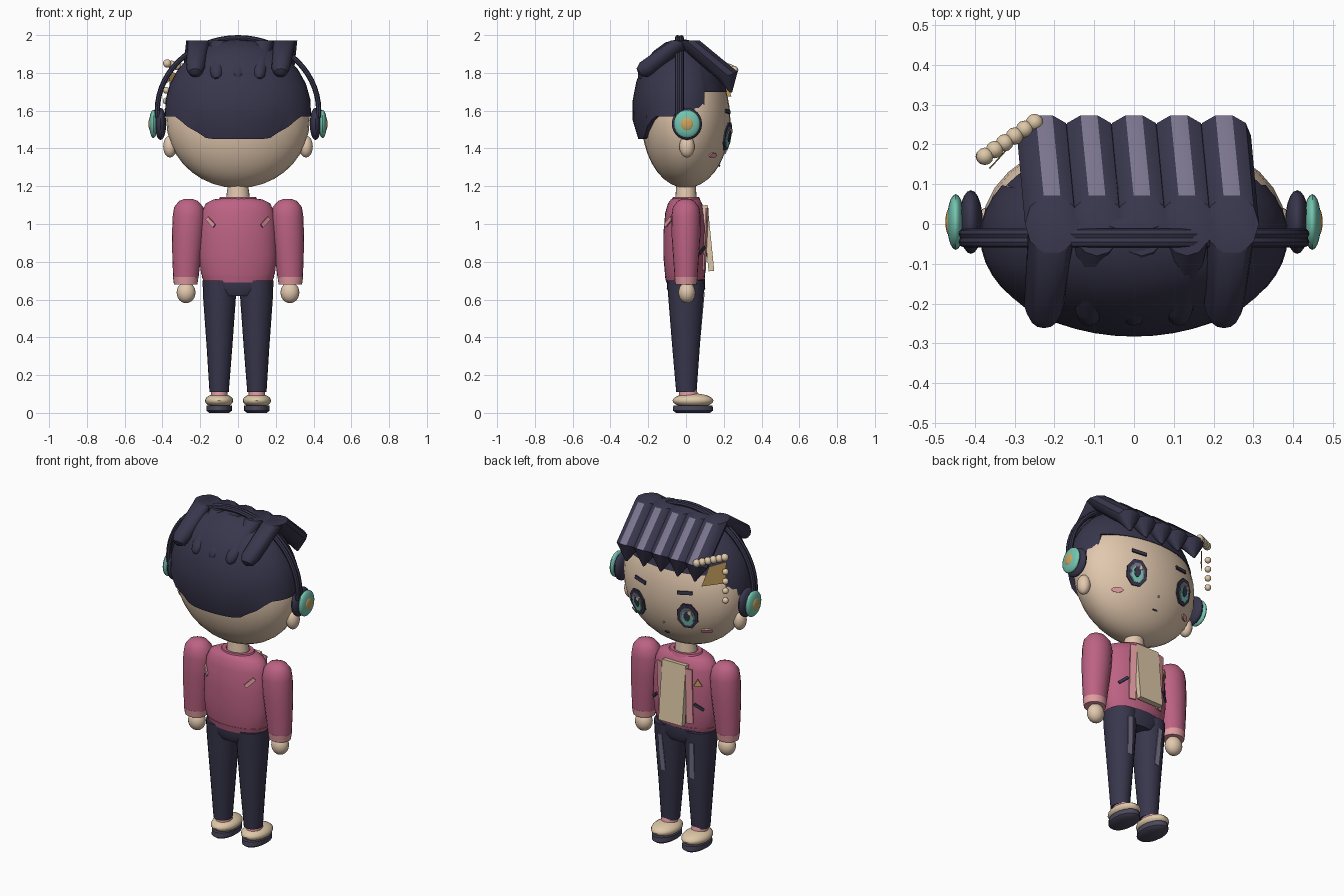
import bpy, bmesh, math
from mathutils import Vector, Matrix

if "Cube" in bpy.data.objects:
    bpy.data.objects.remove(bpy.data.objects["Cube"], do_unlink=True)


def material(name, srgb):
    lin = [((c / 255 + 0.055) / 1.055) ** 2.4 for c in srgb] + [1]
    m = bpy.data.materials.new(name)
    m.use_nodes = True
    m.diffuse_color = lin
    m.node_tree.nodes["Principled BSDF"].inputs["Base Color"].default_value = lin
    return m


SKIN = material("skin", (226, 200, 174))
NAVY = material("navy", (56, 54, 76))
PINK = material("rose pink", (188, 98, 130))
PALE = material("pale pink", (226, 156, 162))
TEAL = material("teal", (116, 196, 176))
GOLD = material("gold", (204, 164, 96))
LILAC = material("grey lilac", (122, 116, 140))
CREAM = material("cream", (222, 200, 168))
SOLE = material("sole grey", (74, 72, 92))


def finish(name, bm, *mats, angle=40):
    bmesh.ops.recalc_face_normals(bm, faces=bm.faces)
    me = bpy.data.meshes.new(name)
    bm.to_mesh(me)
    bm.free()
    for m in mats:
        me.materials.append(m)
    ob = bpy.data.objects.new(name, me)
    bpy.context.collection.objects.link(ob)
    bpy.ops.object.select_all(action='DESELECT')
    ob.select_set(True)
    bpy.context.view_layer.objects.active = ob
    bpy.ops.object.shade_smooth_by_angle(angle=math.radians(angle))
    return ob


def ball(name, c, r, mat, seg=20):
    """Ellipsoid."""
    bm = bmesh.new()
    bmesh.ops.create_uvsphere(bm, u_segments=seg, v_segments=seg // 2 + 2, radius=1,
                              matrix=Matrix.Translation(c) @ Matrix.Diagonal((*r, 1)))
    return finish(name, bm, mat)


def loft(name, rings, *mats, n=20, stripe=None):
    """Skin ellipses (x, y, z, rx, ry, tilt about x in degrees)."""
    bm = bmesh.new()
    loops = []
    for x, y, z, rx, ry, *t in rings:
        t = math.radians(t[0]) if t else 0
        loop = []
        for k in range(n):
            a = 2 * math.pi * k / n
            v = ry * math.sin(a)
            loop.append(bm.verts.new((x + rx * math.cos(a), y + v * math.cos(t), z + v * math.sin(t))))
        loops.append(loop)
    for i, (p, q) in enumerate(zip(loops, loops[1:])):
        for k in range(n):
            f = bm.faces.new((p[k], p[(k + 1) % n], q[(k + 1) % n], q[k]))
            if k == stripe and i == 0:
                f.material_index = 1
    bm.faces.new(loops[0])
    bm.faces.new(loops[-1])
    return finish(name, bm, *mats)


def plate(name, c, normal, w, h, mat, n=4, depth=0.008, roll=0):
    """Thin polygon of half-width w and half-height h facing along normal."""
    bm = bmesh.new()
    grow = 1 / math.cos(math.pi / n)
    m = Matrix.Translation(c) @ Vector(normal).to_track_quat('Z', 'Y').to_matrix().to_4x4() \
        @ Matrix.Rotation(math.radians(roll), 4, 'Z')
    rims = []
    for d in (-depth / 2, depth / 2):
        rims.append([bm.verts.new(m @ Vector((w * grow * math.cos((k + .5) * 2 * math.pi / n),
                                              h * grow * math.sin((k + .5) * 2 * math.pi / n), d)))
                     for k in range(n)])
        bm.faces.new(rims[-1])
    for k in range(n):
        j = (k + 1) % n
        bm.faces.new((rims[0][k], rims[0][j], rims[1][j], rims[1][k]))
    return finish(name, bm, mat, angle=20)


# Head
HC, HR = Vector((0, 0, 1.55)), Vector((.38, .235, .36))
ball("head", HC, HR, SKIN, 32)


def on_face(x, z, lift):
    """Point and normal on the face."""
    y = HR.y * math.sqrt(1 - (x / HR.x) ** 2 - ((z - HC.z) / HR.z) ** 2)
    nrm = Vector((x / HR.x ** 2, y / HR.y ** 2, (z - HC.z) / HR.z ** 2)).normalized()
    return Vector((x, y, z)) + nrm * lift, nrm


def face_plate(name, x, z, lift, w, h, mat, n=4, roll=0):
    p, nrm = on_face(x, z, lift)
    plate(name, p, nrm, w, h, mat, n, roll=roll)


face_plate("nose", 0, 1.38, .002, .005, .006, PALE, 6)
face_plate("mouth", 0, 1.31, .002, .014, .005, NAVY, 6)

# Hair cap: columns run from a stepped hairline up to the crown
HAIRLINE = [(0, 1.45), (.5, 1.45), (.72, 1.5), (.85, 1.53), (1.0, 1.57), (2.1, 1.57), (2.12, 1.7), (3.15, 1.7)]


def hairline(a):
    for (a0, z0), (a1, z1) in zip(HAIRLINE, HAIRLINE[1:]):
        if a <= a1:
            return z0 + (z1 - z0) * (a - a0) / (a1 - a0)


half = [i * math.pi / 24 for i in range(25)] + [2.1, 2.12]
angles = sorted(half + [-a for a in half if 0 < a < 3.1])
bm = bmesh.new()
columns = []
for a in angles:
    low = math.asin((hairline(abs(a)) - 1.6) / .38)
    col = []
    for i in range(9):
        phi = low + (math.pi / 2 - .04 - low) * max(i - 1, 0) / 7
        k = math.cos(phi) * (.82 if i == 0 else 1)
        k *= .95 if phi < -.3 else 1
        col.append(bm.verts.new((.388 * math.sin(a) * k, -.03 - .255 * math.cos(a) * k,
                                 1.6 + .38 * math.sin(phi))))
    columns.append(col)
for p, q in zip(columns, columns[1:] + columns[:1]):
    for i in range(8):
        bm.faces.new((p[i], q[i], q[i + 1], p[i + 1]))
bm.faces.new([c[-1] for c in columns])
finish("hair_cap", bm, NAVY, angle=30)

# Hair locks: striped fringe and plain rear locks
for i in range(5):
    x = (i - 2) * .113
    loft(f"fringe_lock_{i + 1}", [(x + .02, 0, 1.972, .068, .075, 0), (x, .222, 1.785, .068, .058, 22),
                                  (x, .238, 1.695, .006, .006, 0)], NAVY, LILAC, n=10, stripe=2)
    outer = i in (0, 4)
    r = .05 if outer else .038
    zo = 0 if outer else -.02
    loft(f"rear_lock_{i + 1}", [(x + .02, -.01, 1.972, .06, .07, 0), (x, -.205, 1.825 + zo, r, r, -35),
                                (x, -.235, 1.80 + zo, r * .7, r * .7, -40),
                                (x, -.245, 1.79 + zo, .01, .01, -40)], NAVY, n=12)

# Headband: twin arched tubes
for i, y in enumerate((-.025, -.045)):
    cu = bpy.data.curves.new("band_path", 'CURVE')
    cu.dimensions = '3D'
    cu.bevel_depth = .014
    cu.bevel_resolution = 2
    sp = cu.splines.new('POLY')
    sp.points.add(32)
    for k, pt in enumerate(sp.points):
        a = math.pi * (k / 32 * 1.06 - .03)
        pt.co = (.427 * math.cos(a), y, 1.6 + .386 * math.sin(a), 1)
    tmp = bpy.data.objects.new("band_path", cu)
    bpy.context.collection.objects.link(tmp)
    bpy.context.view_layer.update()
    bm = bmesh.new()
    bm.from_mesh(tmp.evaluated_get(bpy.context.evaluated_depsgraph_get()).to_mesh())
    bpy.data.objects.remove(tmp, do_unlink=True)
    finish(f"headband_{i + 1}", bm, NAVY)

# Mirrored parts
for side, s in (("left", 1), ("right", -1)):
    # Headphones and ears
    ball(side + "_ear_cushion", (s * .41, .005, 1.53), (.03, .08, .085), NAVY)
    ball(side + "_ear_cup", (s * .448, .005, 1.53), (.022, .07, .075), TEAL)
    ball(side + "_ear_cup_centre", (s * .462, .005, 1.53), (.012, .036, .038), GOLD)
    ball(side + "_ear", (s * .36, .005, 1.41), (.036, .04, .058), SKIN)
    # Eyes, brows and cheeks
    face_plate(side + "_eye_frame", s * .16, 1.465, .014, .058, .075, NAVY, 8)
    face_plate(side + "_eye_white", s * .16, 1.463, .017, .041, .057, LILAC, 8)
    face_plate(side + "_iris", s * .16, 1.455, .020, .033, .046, TEAL, 8)
    face_plate(side + "_pupil", s * .16, 1.468, .023, .018, .030, NAVY, 8)
    face_plate(side + "_eye_glint", s * .16 - .016, 1.493, .026, .010, .012, CREAM, 6)
    face_plate(side + "_brow", s * .145, 1.595, .006, .043, .010, NAVY, roll=s * -6)
    face_plate(side + "_cheek", s * .235, 1.365, .004, .032, .014, PALE, 10)
    # Arm, cuff and hand
    loft(side + "_sleeve", [(s * x, 0, z, r, r * .9) for x, z, r in (
        (.262, 1.133, .02), (.262, 1.122, .05), (.261, 1.09, .077), (.26, 1.04, .086), (.266, .93, .084),
        (.273, .8, .074), (.276, .715, .067))], PINK)
    loft(side + "_cuff", [(s * .277, 0, .72, .068, .062), (s * .277, 0, .68, .062, .057)], PALE)
    ball(side + "_hand", (s * .275, .005, .637), (.05, .045, .056), SKIN)
    # Leg, sock and shoe
    loft(side + "_leg", [(s * .098, 0, .70, .09, .10), (s * .098, 0, .6, .086, .093),
                         (s * .098, 0, .35, .068, .073), (s * .1, .002, .11, .051, .054)], NAVY)
    plate(side + "_leg_stripe", (s * .1, .085, .53), (0, 1, -.09), .014, .11, LILAC, roll=s * 3)
    loft(side + "_sock", [(s * .1, .01, .13, .042, .045), (s * .1, .015, .07, .046, .055)], PALE)
    ball(side + "_shoe", (s * .1, .037, .065), (.075, .108, .038), CREAM)
    loft(side + "_sole", [(s * .1, .037, 0, .052, .09), (s * .1, .037, .012, .068, .106),
                          (s * .1, .037, .04, .068, .104)], SOLE)
    # Jacket trim
    plate(side + "_lapel", (s * .094, .104, .92), (s * .25, 1, -.05), .02, .165, PALE)
    plate(side + "_pocket", (s * .145, .085, .86), (s * .7, 1, 0), .032, .008, NAVY, roll=s * 35)
    plate(side + "_back_tab", (s * .145, -.095, 1.01), (s * .75, -1, .1), .033, .011, PALE, roll=s * 40)

# Jacket, collar, neck and hips
loft("jacket", [(0, -.005, z, rx, ry) for z, rx, ry in (
    (.70, .18, .10), (.74, .196, .107), (.83, .206, .115), (.95, .203, .115), (1.06, .193, .105),
    (1.11, .17, .09), (1.13, .13, .075), (1.135, .09, .065))], PINK, n=28)
loft("hem", [(0, -.005, .725, .193, .107), (0, -.005, .69, .18, .10)], PINK, n=28)
loft("collar", [(0, 0, 1.115, .11, .08), (0, 0, 1.142, .095, .07), (0, 0, 1.142, .07, .055),
                (0, 0, 1.125, .06, .05)], PINK)
loft("neck", [(0, 0, 1.1, .066, .06), (0, 0, 1.16, .06, .055), (0, 0, 1.23, .05, .05)], SKIN)
loft("hips", [(0, 0, .71, .178, .10), (0, 0, .66, .18, .102), (0, 0, .62, .12, .085)], NAVY, n=28)

# Shirt front and badge
plate("shirt_front", (0, .117, .925), (0, 1, .10), .078, .175, CREAM, depth=.03)
plate("badge", (-.14, .088, 1.0), (-.65, 1, 0), .014, .014, GOLD, n=3, roll=30)

# Hair ornament: gold leaf and pearl strings
bm = bmesh.new()
bm.faces.new([bm.verts.new(p) for p in ((-.27, .24, 1.675), (-.36, .14, 1.68), (-.365, .14, 1.81), (-.3, .21, 1.79))])
bmesh.ops.solidify(bm, geom=bm.faces[:], thickness=.008)
finish("ornament_leaf", bm, GOLD)
for i in range(6):
    t = i / 5
    ball(f"pearl_{i + 1}", (-.25 - .125 * t, .255 - .085 * t, 1.815 + .035 * t), (.022,) * 3, CREAM, 12)
for i in range(4):
    ball(f"hanging_pearl_{i + 1}", (-.38, .17, 1.765 - .057 * i), (.018,) * 3, CREAM, 12)
